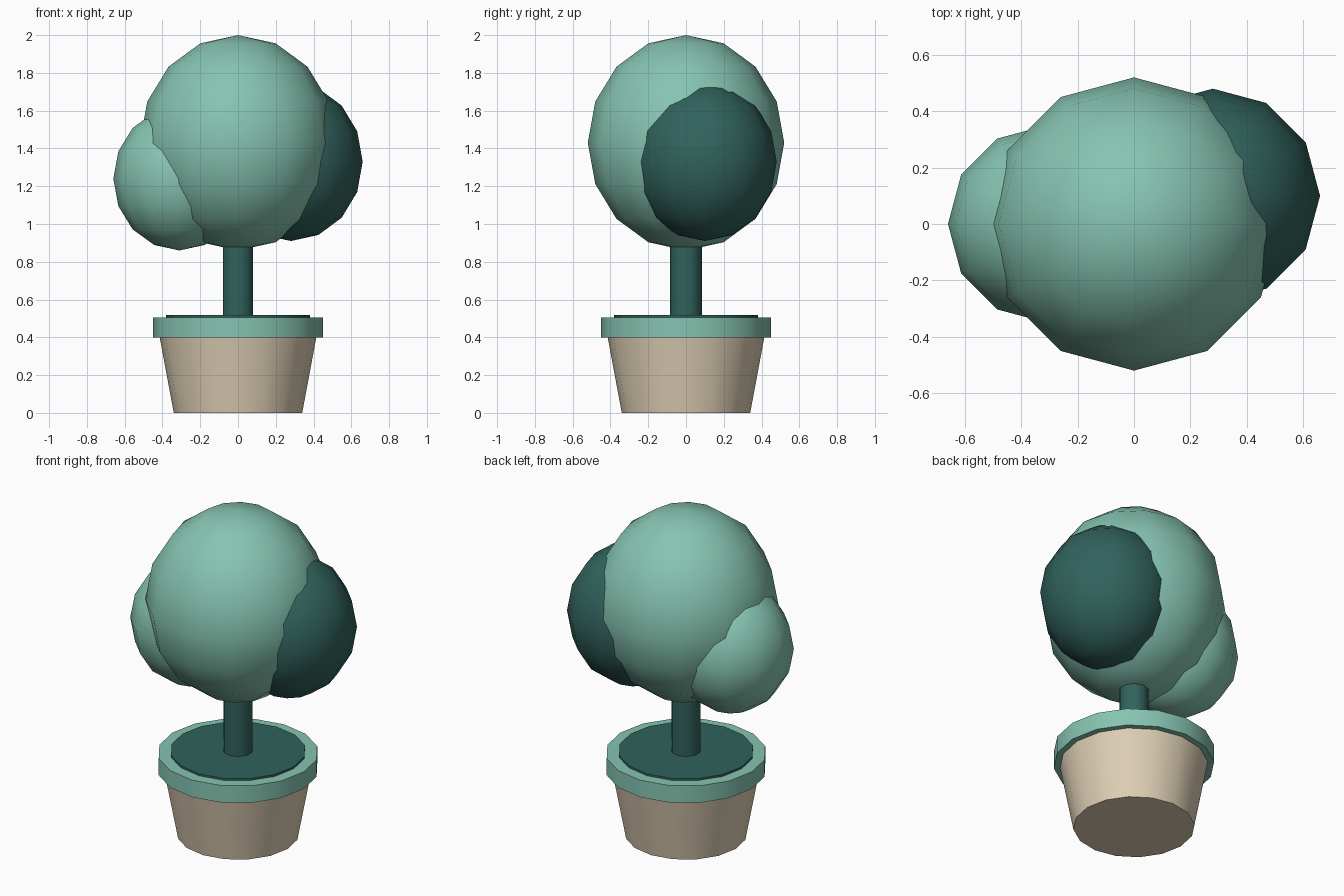
import bpy, math

if "Cube" in bpy.data.objects:
    bpy.data.objects.remove(bpy.data.objects["Cube"])


def material(name, rgb):
    """Flat material from 0-255 sRGB values."""
    def lin(c):
        c /= 255
        return c / 12.92 if c <= 0.04045 else ((c + 0.055) / 1.055) ** 2.4
    m = bpy.data.materials.new(name)
    m.diffuse_color = (*[lin(c) for c in rgb], 1)
    m.use_nodes = True
    m.node_tree.nodes["Principled BSDF"].inputs["Base Color"].default_value = m.diffuse_color
    return m


LIGHT = material("light_teal", (134, 196, 177))
DARK = material("dark_teal", (49, 98, 92))
TAN = material("tan_clay", (222, 207, 180))


def finish(name, mat, angle):
    ob = bpy.context.object
    ob.name = name
    ob.data.name = name
    ob.data.materials.append(mat)
    ob.data.shade_smooth()
    ob.data.set_sharp_from_angle(angle=math.radians(angle))
    return ob


def frustum(name, mat, sides, r_low, r_high, z_low, z_high):
    bpy.ops.mesh.primitive_cone_add(
        vertices=sides, radius1=r_low, radius2=r_high,
        depth=z_high - z_low, location=(0, 0, (z_low + z_high) / 2))
    return finish(name, mat, 40)


def foliage(name, mat, centre, radius, height):
    bpy.ops.mesh.primitive_uv_sphere_add(
        segments=12, ring_count=8, radius=1, location=centre)
    ob = bpy.context.object
    ob.scale = (radius, radius, height)
    bpy.ops.object.transform_apply(location=False, rotation=False, scale=True)
    return finish(name, mat, 80)


# Tapered pot with an overhanging rim and a soil disc just above it
frustum("pot", TAN, 16, 0.34, 0.415, 0.0, 0.402)
frustum("pot_rim", LIGHT, 16, 0.45, 0.45, 0.40, 0.505)
frustum("soil", DARK, 16, 0.38, 0.38, 0.45, 0.517)

# Trunk running up into the foliage
frustum("trunk", DARK, 10, 0.084, 0.084, 0.50, 1.05)

# Three overlapping foliage balls
foliage("main_foliage", LIGHT, (0, 0, 1.43), 0.52, 0.57)
foliage("right_foliage", DARK, (0.28, 0.10, 1.33), 0.38, 0.42)
foliage("left_foliage", LIGHT, (-0.31, 0, 1.24), 0.35, 0.38)
